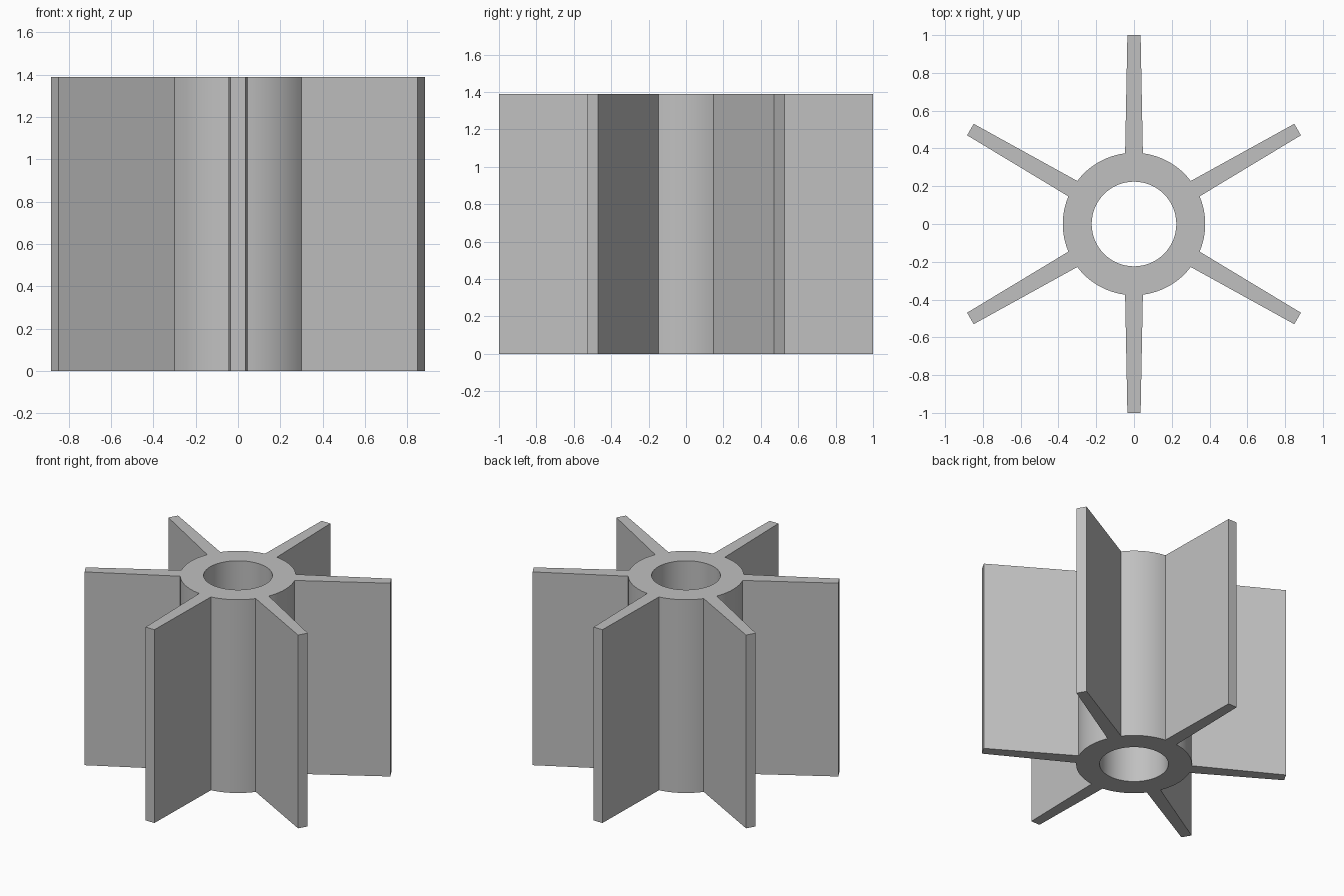
import bpy
import bmesh
from math import asin, cos, pi, radians, sin
from mathutils import Matrix, Vector

cube = bpy.data.objects.get("Cube")
if cube:
    bpy.data.objects.remove(cube, do_unlink=True)

HEIGHT = 1.39
BORE_RADIUS = 0.224
HUB_RADIUS = 0.377
TIP_RADIUS = 1.0
ROOT_HALF_WIDTH = 0.047
TIP_HALF_WIDTH = 0.035
BLADES = 6
ARC_STEPS = 12
BORE_STEPS = 4

step = 2 * pi / BLADES
root_angle = asin(ROOT_HALF_WIDTH / HUB_RADIUS)


def polar(radius, angle):
    return Vector((radius * cos(angle), radius * sin(angle), 0))


def arc(radius, start, end, count):
    return [polar(radius, start + (end - start) * i / count) for i in range(count + 1)]


bm = bmesh.new()


def add_face(points, turn):
    bm.faces.new([bm.verts.new(turn @ p) for p in points])


# Flat cross-section: one tapered blade and one stretch of hub wall per sector
for k in range(BLADES):
    turn = Matrix.Rotation(pi / 2 + k * step, 3, "Z")

    blade = [polar(HUB_RADIUS, -root_angle),
             Vector((TIP_RADIUS, -TIP_HALF_WIDTH, 0)),
             Vector((TIP_RADIUS, TIP_HALF_WIDTH, 0)),
             polar(HUB_RADIUS, root_angle)]
    add_face(blade + arc(BORE_RADIUS, root_angle, -root_angle, BORE_STEPS), turn)

    outer = arc(HUB_RADIUS, root_angle, step - root_angle, ARC_STEPS)
    inner = arc(BORE_RADIUS, root_angle, step - root_angle, ARC_STEPS)
    for i in range(ARC_STEPS):
        add_face([inner[i], outer[i], outer[i + 1], inner[i + 1]], turn)

bmesh.ops.remove_doubles(bm, verts=bm.verts[:], dist=0.0001)

# Raise the cross-section into a closed solid
result = bmesh.ops.extrude_face_region(bm, geom=bm.faces[:], use_keep_orig=True)
top_verts = [g for g in result["geom"] if isinstance(g, bmesh.types.BMVert)]
bmesh.ops.translate(bm, verts=top_verts, vec=(0, 0, HEIGHT))
bmesh.ops.recalc_face_normals(bm, faces=bm.faces[:])

mesh = bpy.data.meshes.new("paddle_wheel")
bm.to_mesh(mesh)
bm.free()
wheel = bpy.data.objects.new("paddle_wheel", mesh)
bpy.context.collection.objects.link(wheel)

# Plain grey finish
grey = bpy.data.materials.new("light_grey")
grey.use_nodes = True
colour = (0.53, 0.53, 0.53, 1)
grey.diffuse_color = colour
grey.node_tree.nodes["Principled BSDF"].inputs["Base Color"].default_value = colour
mesh.materials.append(grey)

# Smooth hub and bore, crisp blade edges
bpy.ops.object.select_all(action="DESELECT")
wheel.select_set(True)
bpy.context.view_layer.objects.active = wheel
bpy.ops.object.shade_smooth_by_angle(angle=radians(30))
